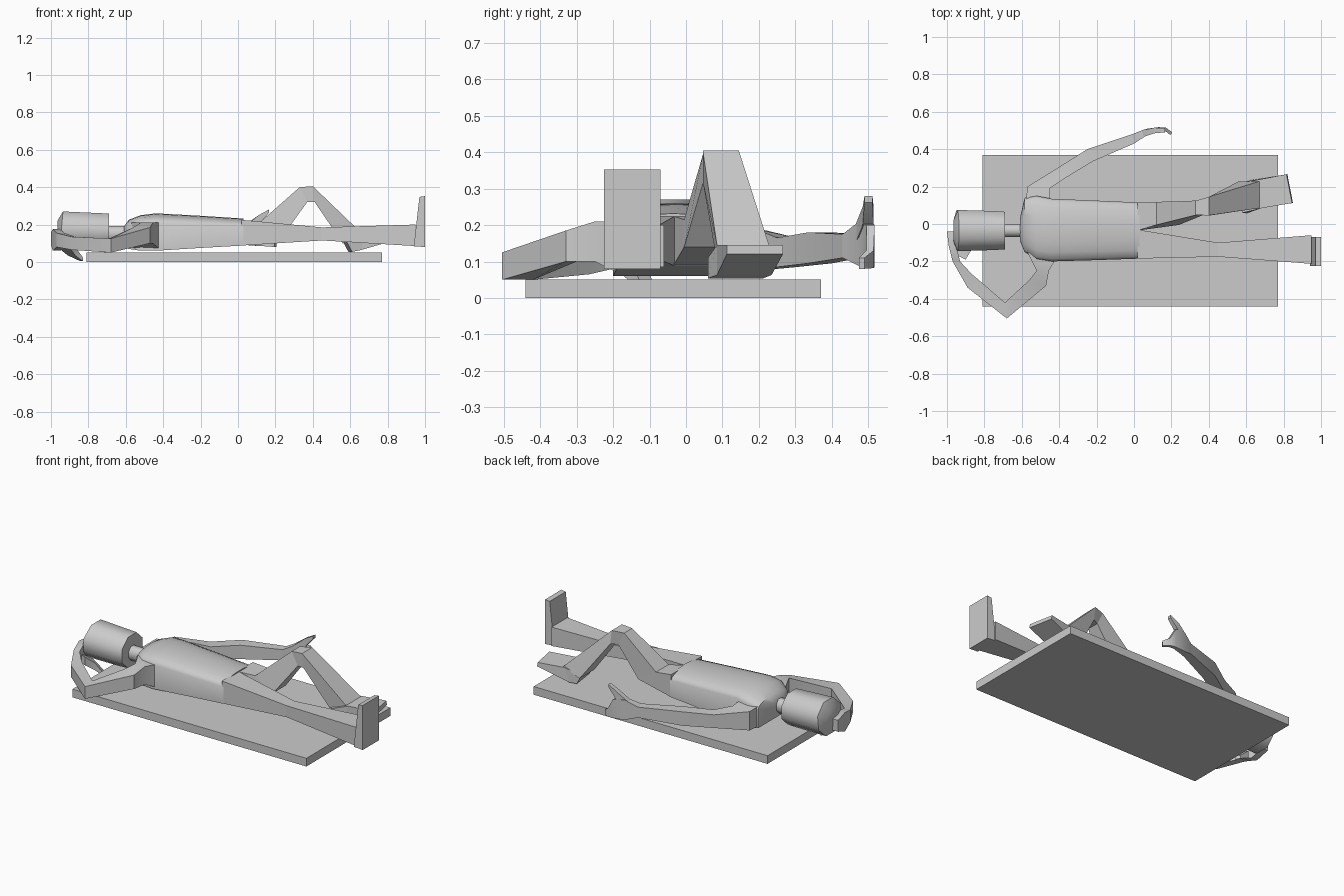
import bpy, bmesh, math


def loft(name, rings, smooth=0):
    """Skin a closed tube through rings of 3D points, capping both ends."""
    bm = bmesh.new()
    vs = [[bm.verts.new(p) for p in r] for r in rings]
    n = len(vs[0])
    for a, b in zip(vs, vs[1:]):
        for i in range(n):
            j = (i + 1) % n
            bm.faces.new((a[i], a[j], b[j], b[i]))
    bm.faces.new(vs[0])
    bm.faces.new(vs[-1])
    bmesh.ops.recalc_face_normals(bm, faces=bm.faces)
    me = bpy.data.meshes.new(name)
    bm.to_mesh(me)
    bm.free()
    ob = bpy.data.objects.new(name, me)
    bpy.context.collection.objects.link(ob)
    if smooth:
        bpy.ops.object.select_all(action='DESELECT')
        ob.select_set(True)
        bpy.context.view_layer.objects.active = ob
        bpy.ops.object.shade_smooth_by_angle(angle=math.radians(smooth))
    return ob


def box(name, x0, x1, y0, y1, z0, z1):
    return loft(name, [[(x, y0, z0), (x, y1, z0), (x, y1, z1), (x, y0, z1)] for x in (x0, x1)])


def leg_ring(xt, zt, xb, zb, y0, y1, skew=0):
    return [(xt + skew, y0, zt), (xt - skew, y1, zt), (xb - skew, y1, zb), (xb + skew, y0, zb)]


def arm_ring(xo, yo, xi, yi, z0, z1):
    return [(xo, yo, z0), (xi, yi, z0), (xi, yi, z1), (xo, yo, z1)]


def torso_ring(x, y0, y1, zb, zs, zt):
    pts = [(x, y0, zb), (x, y1, zb)]
    c, r = (y0 + y1) / 2, (y1 - y0) / 2
    for i in range(9):
        a = math.pi * i / 8
        pts.append((x, c + r * math.cos(a), zs + (zt - zs) * math.sin(a)))
    return pts


def oval_ring(x, y, z, ry, rz, n=8, lean=0):
    return [(x + lean * math.sin(a), y + ry * math.cos(a), z + rz * math.sin(a))
            for a in (math.tau * (i + .5) / n for i in range(n))]


# Board
box("board", -.81, .77, -.44, .37, 0, .05)

# Head and neck
k = 1 / math.cos(math.pi / 8)
loft("head", [oval_ring(-.965, -.035, .17, .06, .055),
              oval_ring(-.945, -.035, .17, .11 * k, .1 * k, lean=.01),
              oval_ring(-.74, -.035, .165, .104 * k, .096 * k),
              oval_ring(-.69, -.035, .165, .1 * k, .094 * k)], 50)
loft("neck", [oval_ring(x, -.035, .15, .038, .045) for x in (-.71, -.59)], 50)

# Torso
loft("torso", [torso_ring(*r) for r in (
    (-.61, -.09, .03, .09, .15, .19),
    (-.585, -.15, .14, .07, .185, .225),
    (-.52, -.19, .15, .06, .205, .25),
    (-.44, -.2, .135, .06, .21, .26),
    (-.2, -.193, .125, .075, .2, .247),
    (.03, -.185, .115, .088, .19, .232))], 40)

# Straight leg and upright foot
loft("straight_leg", [leg_ring(*r) for r in (
    (.02, .225, .02, .088, -.185, -.03),
    (.45, .185, .45, .115, -.175, -.1),
    (.95, .2, .95, .085, -.213, -.06))])
loft("upright_foot", [leg_ring(.97, .348, .94, .084, -.225, -.07),
                      leg_ring(1, .352, 1, .08, -.225, -.07)])

# Bent leg and flat foot
loft("bent_leg", [leg_ring(*r) for r in (
    (.02, .225, .02, .088, -.035, .115),
    (.12, .215, .24, .14, -.005, .118),
    (.33, .4, .37, .32, .048, .125),
    (.4, .405, .41, .32, .046, .145),
    (.67, .145, .56, .1, .085, .228))])
loft("flat_foot", [leg_ring(.57, .11, .6, .054, .06, .212, .01),
                   leg_ring(.67, .145, .64, .063, .085, .235, .015),
                   leg_ring(.83, .145, .835, .12, .112, .266, .015)])

# Arm lying out to the side
loft("outer_arm", [arm_ring(*r) for r in (
    (-.58, .1, -.45, .1, .075, .2),
    (-.57, .2, -.45, .19, .075, .19),
    (-.4, .305, -.36, .25, .085, .165),
    (-.25, .4, -.22, .335, .095, .18),
    (-.01, .48, 0, .43, .11, .175))], 30)
loft("outer_hand", [arm_ring(*r) for r in (
    (-.01, .48, 0, .43, .11, .175),
    (.06, .508, .07, .475, .088, .21),
    (.13, .518, .13, .495, .085, .2),
    (.17, .515, .17, .495, .082, .13),
    (.205, .49, .195, .475, .08, .11))], 40)
loft("outer_thumb", [arm_ring(.04, .5, .05, .465, .15, .2),
                     arm_ring(.11, .515, .11, .485, .2, .25),
                     arm_ring(.165, .512, .165, .49, .262, .28)], 40)

# Arm folded behind the head
loft("folded_arm", [arm_ring(*r) for r in (
    (-.42, -.19, -.57, -.15, .07, .21),
    (-.455, -.25, -.52, -.25, .1, .21),
    (-.47, -.33, -.56, -.3, .1, .185),
    (-.68, -.505, -.69, -.42, .05, .125),
    (-.89, -.34, -.87, -.265, .065, .135),
    (-.97, -.2, -.93, -.2, .08, .155))], 30)
loft("folded_hand", [arm_ring(*r) for r in (
    (-.97, -.2, -.93, -.2, .08, .155),
    (-.99, -.12, -.95, -.12, .06, .175),
    (-1, -.04, -.96, -.04, .09, .16))], 40)
loft("folded_thumb", [arm_ring(-.96, -.16, -.9, -.19, .075, .125),
                      arm_ring(-.91, -.1, -.87, -.14, .035, .08),
                      arm_ring(-.845, -.09, -.83, -.12, .005, .025)], 40)
